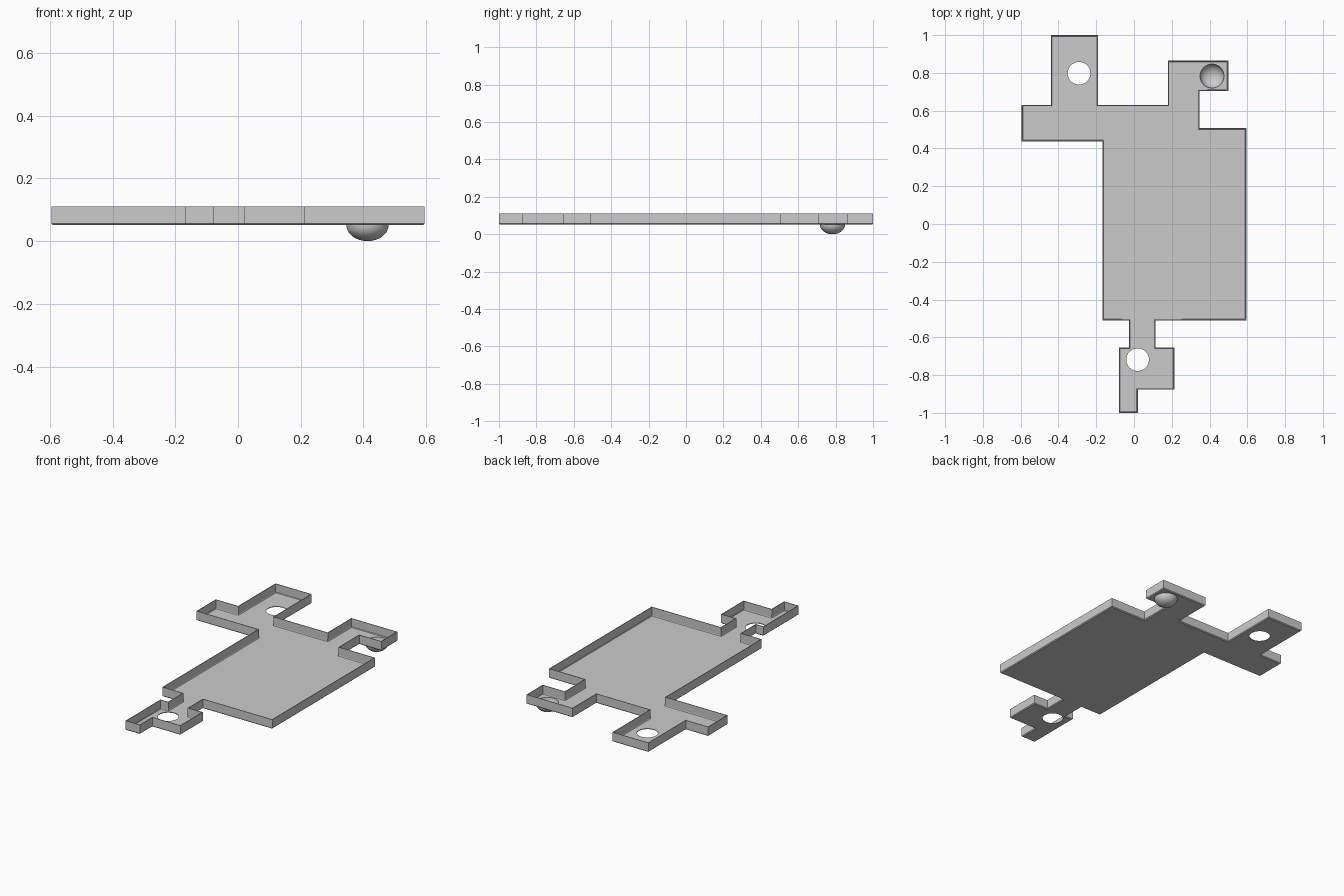
import bpy, bmesh
from math import sin, cos, pi
from mathutils import Vector

if "Cube" in bpy.data.objects:
    bpy.data.objects.remove(bpy.data.objects["Cube"])

FLOOR, RIM, BEND, SHEET = 0.051, 0.11, 0.005, 0.004

# Clockwise tray outline, seen from above
outline = [Vector(p) for p in (
    (-0.44, 1.0), (-0.19, 1.0), (-0.19, 0.63), (0.18, 0.63), (0.18, 0.865),
    (0.50, 0.865), (0.50, 0.705), (0.347, 0.705), (0.347, 0.507), (0.595, 0.507),
    (0.595, -0.51), (0.115, -0.51), (0.115, -0.653), (0.214, -0.653),
    (0.214, -0.876), (0.02, -0.876), (0.02, -1.0), (-0.08, -1.0),
    (-0.08, -0.653), (-0.027, -0.653), (-0.027, -0.51), (-0.168, -0.51),
    (-0.168, 0.438), (-0.595, 0.438), (-0.595, 0.63), (-0.44, 0.63))]

bm = bmesh.new()


def inset(pts, d):
    """Move a right-angled clockwise outline inward by d."""
    out = []
    for i, p in enumerate(pts):
        a = (p - pts[i - 1]).normalized()
        b = (pts[(i + 1) % len(pts)] - p).normalized()
        out.append(p + d * (Vector((a.y, -a.x)) + Vector((b.y, -b.x))))
    return out


def ring(pts, z):
    return [bm.verts.new((p[0], p[1], z)) for p in pts]


def circle(cx, cy, r, n=40):
    return [(cx + r * cos(2 * pi * i / n), cy + r * sin(2 * pi * i / n)) for i in range(n)]


def loop_edges(vs):
    return [bm.edges.get((vs[i - 1], v)) or bm.edges.new((vs[i - 1], v))
            for i, v in enumerate(vs)]


def bridge(r0, r1):
    faces = []
    for i in range(len(r0)):
        faces.append(bm.faces.new((r0[i - 1], r0[i], r1[i], r1[i - 1])))
    return faces


# Upright rim with a tight bend into the floor
rings = [ring(inset(outline, BEND), FLOOR), ring(outline, FLOOR + BEND), ring(outline, RIM)]
for r0, r1 in zip(rings, rings[1:]):
    bridge(r0, r1)

# Round dimple pressed below the floor
cx, cy, rad, steps = 0.413, 0.783, 0.067, 10
dish = [ring(circle(cx, cy, rad * cos(pi / 2 * k / steps)),
             FLOOR * (1 - sin(pi / 2 * k / steps))) for k in range(steps)]
dish_faces = []
for r0, r1 in zip(dish, dish[1:]):
    dish_faces += bridge(r0, r1)
tip = bm.verts.new((cx, cy, 0))
last = dish[-1]
dish_faces += [bm.faces.new((last[i - 1], v, tip)) for i, v in enumerate(last)]
for f in dish_faces:
    f.smooth = True

# Floor with two round screw holes
edges = loop_edges(rings[0]) + loop_edges(dish[0])
for hx, hy in ((-0.291, 0.798), (0.019, -0.718)):
    edges += loop_edges(ring(circle(hx, hy, 0.06), FLOOR))
bmesh.ops.triangle_fill(bm, use_beauty=True, use_dissolve=False, edges=edges)

# Outer side faces down and outward
bmesh.ops.recalc_face_normals(bm, faces=bm.faces[:])
floor_z = sum(f.normal.z * f.calc_area() for f in bm.faces)
if floor_z > 0:
    bmesh.ops.reverse_faces(bm, faces=bm.faces[:])

mesh = bpy.data.meshes.new("cover_tray")
bm.to_mesh(mesh)
bm.free()
tray = bpy.data.objects.new("cover_tray", mesh)
bpy.context.collection.objects.link(tray)

# Thin sheet-metal thickness, grown inward
solid = tray.modifiers.new("sheet", 'SOLIDIFY')
solid.thickness = SHEET
solid.offset = -1
solid.use_even_offset = True
